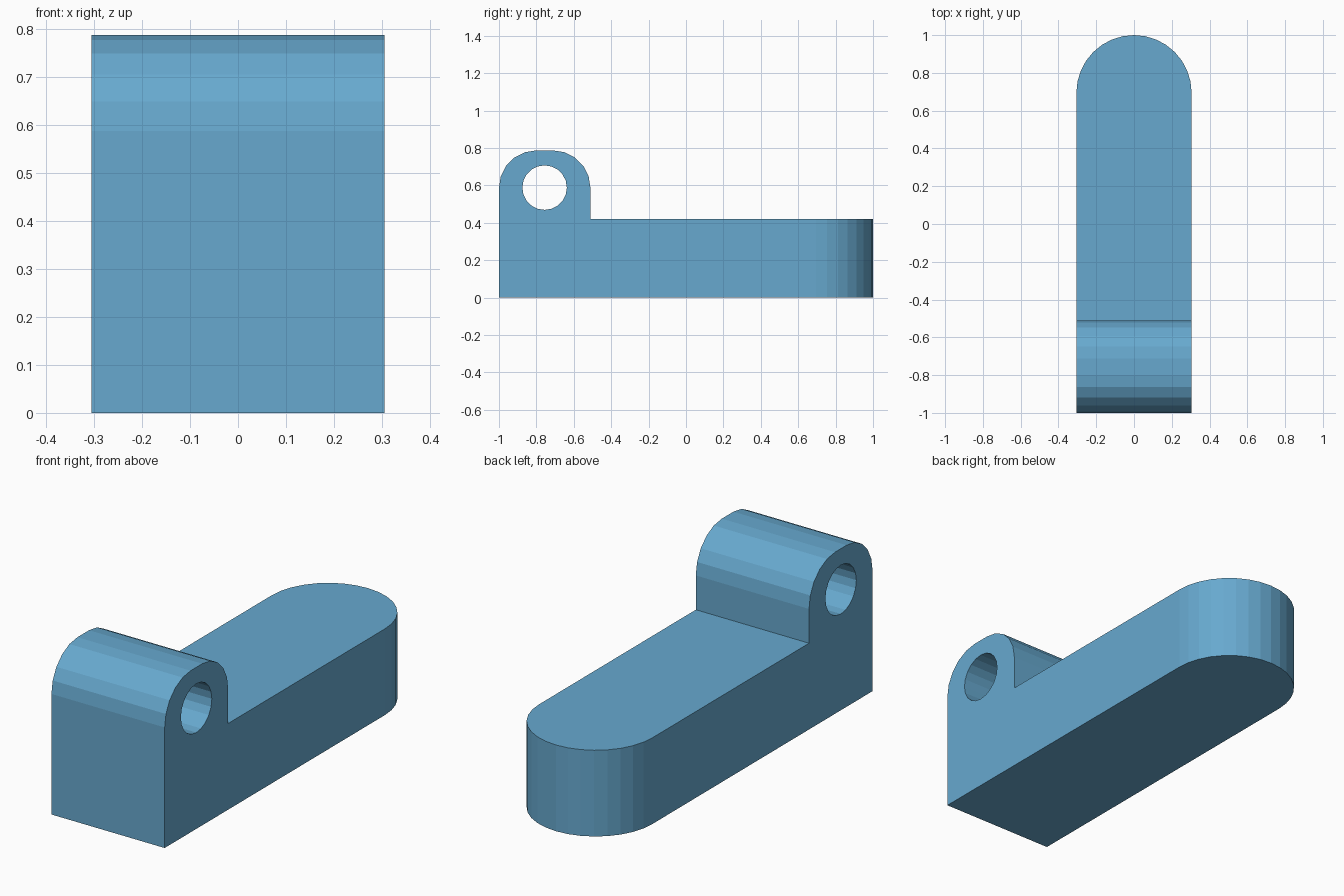
import bpy
import bmesh
from math import sin, cos, pi
from mathutils import Vector

if "Cube" in bpy.data.objects:
    bpy.data.objects.remove(bpy.data.objects["Cube"])

HALF_W = 0.305
BASE_TOP, TOP = 0.42, 0.787
FRONT, LUG_BACK = -1.0, -0.511
HOLE_Y, HOLE_Z, HOLE_R = -0.756, 0.588, 0.119


def arc(cx, cy, r, start, end, steps):
    return [(cx + r * cos(start + (end - start) * i / steps),
             cy + r * sin(start + (end - start) * i / steps))
            for i in range(steps + 1)]


def prism(name, points, sweep):
    """Extrude a closed outline of 3D points along a vector."""
    mesh = bpy.data.meshes.new(name)
    bm = bmesh.new()
    face = bm.faces.new([bm.verts.new(p) for p in points])
    grown = bmesh.ops.extrude_face_region(bm, geom=[face])
    verts = [g for g in grown["geom"] if isinstance(g, bmesh.types.BMVert)]
    bmesh.ops.translate(bm, verts=verts, vec=Vector(sweep))
    bmesh.ops.recalc_face_normals(bm, faces=bm.faces)
    bm.to_mesh(mesh)
    bm.free()
    obj = bpy.data.objects.new(name, mesh)
    bpy.context.collection.objects.link(obj)
    return obj


def cut(target, cutter, operation):
    mod = target.modifiers.new(cutter.name, "BOOLEAN")
    mod.operation = operation
    mod.solver = "EXACT"
    mod.object = cutter
    bpy.context.view_layer.objects.active = target
    bpy.ops.object.modifier_apply(modifier=mod.name)
    bpy.data.objects.remove(cutter)


# Side profile: long base with a rounded lug at the front
r = 0.2
side = [(FRONT, 0), (1.2, 0), (1.2, BASE_TOP), (LUG_BACK, BASE_TOP)]
side += arc(LUG_BACK - r, TOP - r, r, 0, pi / 2, 5)
side += arc(FRONT + r, TOP - r, r, pi / 2, pi, 5)
body = prism("hinge_lug_body", [(-0.4, y, z) for y, z in side], (0.8, 0, 0))

# Plan outline: trims the sides and rounds the back end
plan = [(-HALF_W, -1.2), (HALF_W, -1.2)]
plan += arc(0, 1 - HALF_W, HALF_W, 0, pi, 16)
cut(body, prism("plan_outline", [(x, y, -0.2) for x, y in plan], (0, 0, 1.4)),
    "INTERSECT")

# Pin hole through the lug
hole = arc(HOLE_Y, HOLE_Z, HOLE_R, 0, 2 * pi, 20)[:-1]
cut(body, prism("pin_hole", [(-0.5, y, z) for y, z in hole], (1, 0, 0)),
    "DIFFERENCE")

# Blue finish
blue = bpy.data.materials.new("blue")
blue.diffuse_color = (0.136, 0.397, 0.624, 1)
blue.use_nodes = True
blue.node_tree.nodes["Principled BSDF"].inputs["Base Color"].default_value = blue.diffuse_color
body.data.materials.clear()
body.data.materials.append(blue)
for poly in body.data.polygons:
    poly.material_index = 0
